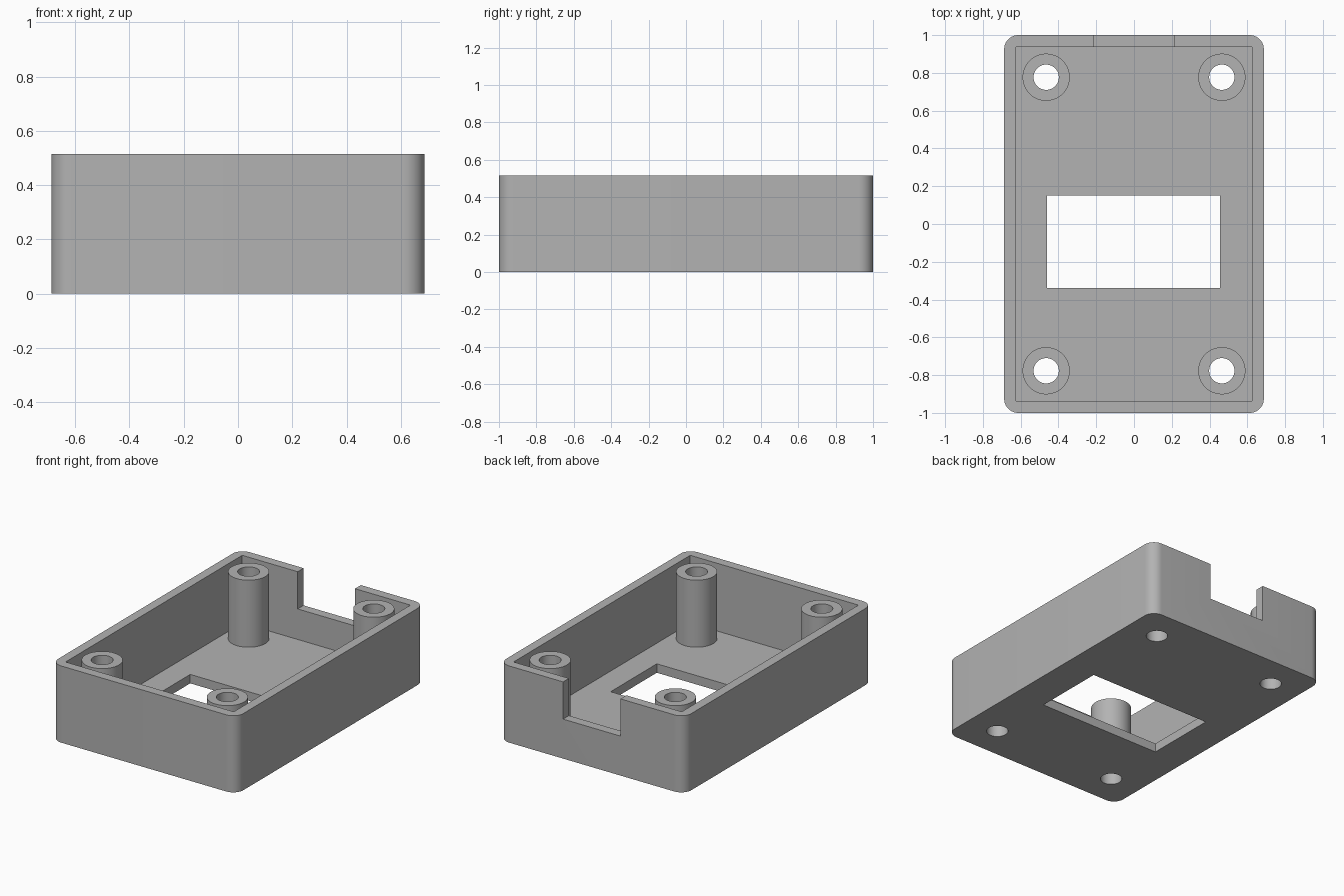
import bpy, bmesh
from math import cos, sin, pi, tau, radians
from mathutils import Matrix

HALF_X, HALF_Y, HEIGHT = 0.6875, 1.0, 0.515
WALL, FLOOR, CORNER = 0.0625, 0.06, 0.075
POST_X, POST_Y, POST_R, HOLE_R, POST_TOP = 0.465, 0.777, 0.125, 0.067, 0.51
SIDES = 48

cube = bpy.data.objects.get("Cube")
if cube:
    bpy.data.objects.remove(cube, do_unlink=True)

grey = bpy.data.materials.new("plain grey")
grey.use_nodes = True
grey.diffuse_color = (0.45, 0.45, 0.45, 1)
grey.node_tree.nodes["Principled BSDF"].inputs["Base Color"].default_value = grey.diffuse_color


def to_object(name, bm):
    bmesh.ops.recalc_face_normals(bm, faces=bm.faces)
    mesh = bpy.data.meshes.new(name)
    bm.to_mesh(mesh)
    bm.free()
    mesh.materials.append(grey)
    obj = bpy.data.objects.new(name, mesh)
    bpy.context.collection.objects.link(obj)
    return obj


def prism(name, outline, z0, z1):
    bm = bmesh.new()
    face = bm.faces.new([bm.verts.new((x, y, z0)) for x, y in outline])
    top = bmesh.ops.extrude_face_region(bm, geom=[face])
    verts = [v for v in top["geom"] if isinstance(v, bmesh.types.BMVert)]
    bmesh.ops.translate(bm, verts=verts, vec=(0, 0, z1 - z0))
    return to_object(name, bm)


def block(name, x0, x1, y0, y1, z0, z1):
    return prism(name, [(x0, y0), (x1, y0), (x1, y1), (x0, y1)], z0, z1)


def circle(cx, cy, r):
    return [(cx + r * cos(tau * i / SIDES), cy + r * sin(tau * i / SIDES)) for i in range(SIDES)]


def rounded_rectangle(hx, hy, r, steps=10):
    points = []
    for corner, (sx, sy) in enumerate([(1, 1), (-1, 1), (-1, -1), (1, -1)]):
        for i in range(steps + 1):
            a = (corner + i / steps) * pi / 2
            points.append((sx * (hx - r) + r * cos(a), sy * (hy - r) + r * sin(a)))
    return points


def activate(obj):
    bpy.ops.object.select_all(action="DESELECT")
    obj.select_set(True)
    bpy.context.view_layer.objects.active = obj


def cut(target, cutter):
    cutter.hide_render = True
    mod = target.modifiers.new("cut", "BOOLEAN")
    mod.operation, mod.solver, mod.object = "DIFFERENCE", "EXACT", cutter
    activate(target)
    bpy.ops.object.modifier_apply(modifier=mod.name)
    bpy.data.objects.remove(cutter, do_unlink=True)


def smooth(obj):
    activate(obj)
    bpy.ops.object.shade_smooth_by_angle(angle=radians(30))


# Open tray with rounded outer corners and a square-cornered cavity
tray = prism("case_tray", rounded_rectangle(HALF_X, HALF_Y, CORNER), 0, HEIGHT)
ix, iy = HALF_X - WALL, HALF_Y - WALL
cut(tray, block("cavity_cutter", -ix, ix, -iy, iy, FLOOR, 1))

# Floor window and cable notch in the back wall
cut(tray, block("window_cutter", -0.46, 0.455, -0.34, 0.15, -1, 0.2))
cut(tray, block("notch_cutter", -0.213, 0.213, 0.9, 1.2, 0.265, 1))

# Screw posts: hollow tubes that continue as holes through the floor
for y_name, sy in (("front", -1), ("back", 1)):
    for x_name, sx in (("right", -1), ("left", 1)):
        cx, cy = sx * POST_X, sy * POST_Y
        cut(tray, prism("hole_cutter", circle(cx, cy, HOLE_R), -1, 0.2))
        bm = bmesh.new()
        profile = [(POST_R, FLOOR), (POST_R, POST_TOP), (HOLE_R, POST_TOP), (HOLE_R, FLOOR)]
        verts = [bm.verts.new((r, 0, z)) for r, z in profile]
        edges = [bm.edges.new(pair) for pair in zip(verts, verts[1:])]
        bmesh.ops.spin(bm, geom=verts + edges, cent=(0, 0, 0), axis=(0, 0, 1),
                       angle=tau, steps=SIDES, use_duplicate=False)
        bmesh.ops.remove_doubles(bm, verts=bm.verts, dist=0.0001)
        bm.transform(Matrix.Translation((cx, cy, 0)))
        smooth(to_object(f"screw_post_{y_name}_{x_name}", bm))

smooth(tray)
